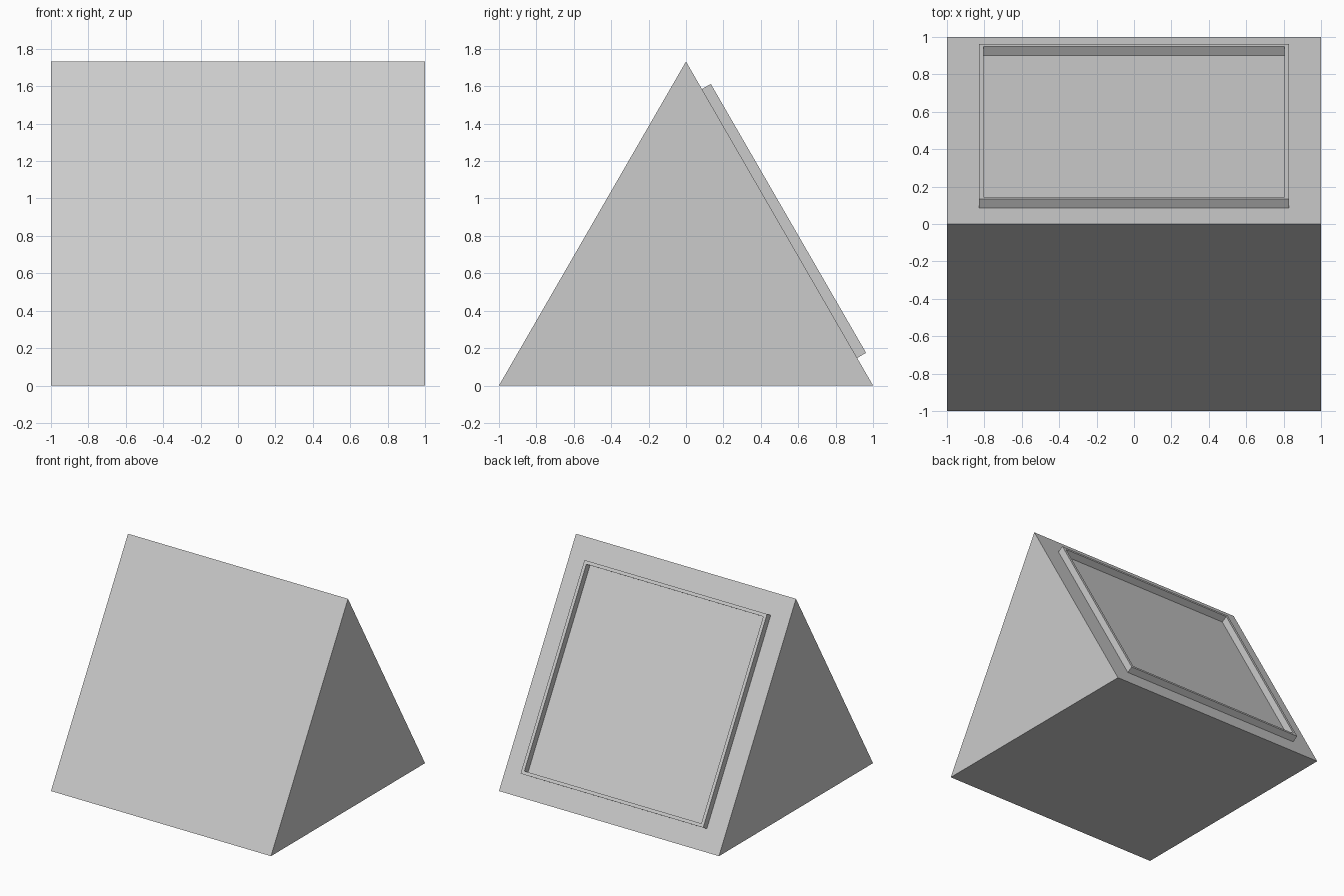
import bpy, bmesh, math
from mathutils import Matrix

if "Cube" in bpy.data.objects:
    bpy.data.objects.remove(bpy.data.objects["Cube"])

grey = bpy.data.materials.new("plain grey")
grey.diffuse_color = (0.6, 0.6, 0.6, 1)
grey.use_nodes = True
grey.node_tree.nodes["Principled BSDF"].inputs["Base Color"].default_value = grey.diffuse_color
H = math.sqrt(3)


def finish(name, bm):
    bmesh.ops.recalc_face_normals(bm, faces=bm.faces)
    mesh = bpy.data.meshes.new(name)
    bm.to_mesh(mesh)
    bm.free()
    mesh.materials.append(grey)
    obj = bpy.data.objects.new(name, mesh)
    bpy.context.collection.objects.link(obj)
    return obj


def extrude(bm, faces, vec):
    geom = bmesh.ops.extrude_face_region(bm, geom=faces)["geom"]
    verts = [g for g in geom if isinstance(g, bmesh.types.BMVert)]
    bmesh.ops.translate(bm, verts=verts, vec=vec)


# Triangular prism body
bm = bmesh.new()
profile = [bm.verts.new((-1, y, z)) for y, z in ((-1, 0), (1, 0), (0, H))]
extrude(bm, [bm.faces.new(profile)], (2, 0, 0))
finish("wedge_body", bm)

# Thin square rim standing on the back slope
bm = bmesh.new()
outer, inner = 0.83, 0.804
corners = ((-1, -1), (1, -1), (1, 1), (-1, 1))
rings = [[bm.verts.new((x * r, y * r, 0)) for x, y in corners] for r in (outer, inner)]
faces = []
for i in range(4):
    j = (i + 1) % 4
    faces.append(bm.faces.new((rings[0][i], rings[0][j], rings[1][j], rings[1][i])))
extrude(bm, faces, (0, 0, 0.055))
rim = finish("back_rim", bm)
rim.matrix_world = Matrix.Translation((0, 0.5, H / 2)) @ Matrix.Rotation(math.radians(-60), 4, "X")
